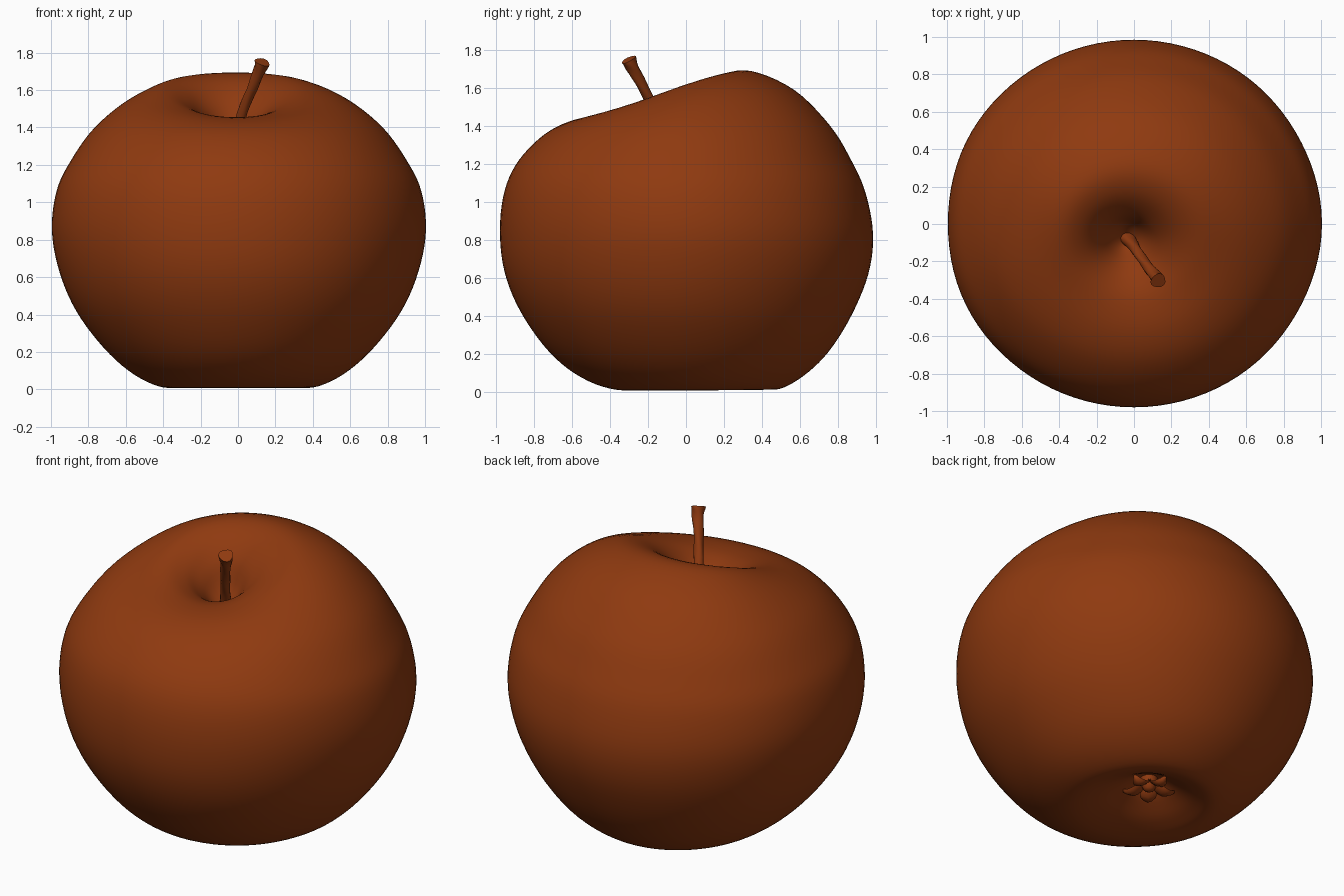
import bpy, bmesh, math
from mathutils import Vector

if "Cube" in bpy.data.objects:
    bpy.data.objects.remove(bpy.data.objects["Cube"])

skin = bpy.data.materials.new("russet_brown")
skin.diffuse_color = (0.275, 0.042, 0.005, 1)
skin.use_nodes = True
skin.node_tree.nodes["Principled BSDF"].inputs["Base Color"].default_value = skin.diffuse_color


def catmull(rows, steps):
    """Smooth interpolation through a list of equal-length tuples."""
    out = []
    n = len(rows)
    for i in range(n - 1):
        p0, p1, p2, p3 = (rows[max(0, min(n - 1, k))] for k in (i - 1, i, i + 1, i + 2))
        for s in range(steps):
            t = s / steps
            out.append(tuple(
                0.5 * (2 * b + (c - a) * t + (2 * a - 5 * b + 4 * c - d) * t * t
                       + (3 * b - a - 3 * c + d) * t ** 3)
                for a, b, c, d in zip(p0, p1, p2, p3)))
    out.append(rows[-1])
    return out


def loft(name, rings, closed=True, caps=False, angle=60):
    """Skin a list of point rings into one smooth object."""
    bm = bmesh.new()
    vs = [[bm.verts.new(p) for p in ring] for ring in rings]
    n = len(vs[0])
    for a, b in zip(vs, vs[1:]):
        for i in range(n if closed else n - 1):
            j = (i + 1) % n
            bm.faces.new((a[i], a[j], b[j], b[i]))
    if caps:
        bm.faces.new(vs[0][::-1])
        bm.faces.new(vs[-1])
    bmesh.ops.remove_doubles(bm, verts=bm.verts, dist=0.0005)
    bmesh.ops.recalc_face_normals(bm, faces=bm.faces)
    me = bpy.data.meshes.new(name)
    bm.to_mesh(me)
    bm.free()
    me.materials.append(skin)
    ob = bpy.data.objects.new(name, me)
    bpy.context.collection.objects.link(ob)
    bpy.ops.object.select_all(action='DESELECT')
    ob.select_set(True)
    bpy.context.view_layer.objects.active = ob
    bpy.ops.object.shade_smooth_by_angle(angle=math.radians(angle))
    return ob


# Fruit body: front y/z, back y/z, side x/z from the base hollow up into the stem hollow
profile = [
    (0.13, 0.15, 0.13, 0.15, 0.00, 0.15),
    (0.05, 0.13, 0.21, 0.13, 0.08, 0.13),
    (-0.03, 0.08, 0.29, 0.08, 0.17, 0.08),
    (-0.17, 0.025, 0.39, 0.03, 0.28, 0.03),
    (-0.36, 0.01, 0.49, 0.015, 0.40, 0.01),
    (-0.55, 0.075, 0.62, 0.085, 0.56, 0.08),
    (-0.72, 0.21, 0.75, 0.21, 0.72, 0.22),
    (-0.87, 0.42, 0.87, 0.40, 0.87, 0.42),
    (-0.955, 0.63, 0.96, 0.62, 0.96, 0.63),
    (-0.98, 0.85, 0.985, 0.83, 1.00, 0.85),
    (-0.955, 1.06, 0.945, 1.05, 0.975, 1.06),
    (-0.88, 1.22, 0.87, 1.22, 0.90, 1.22),
    (-0.74, 1.36, 0.76, 1.40, 0.77, 1.40),
    (-0.58, 1.435, 0.57, 1.59, 0.59, 1.54),
    (-0.41, 1.455, 0.34, 1.69, 0.40, 1.605),
    (-0.29, 1.43, 0.18, 1.66, 0.26, 1.57),
    (-0.21, 1.38, 0.06, 1.54, 0.15, 1.47),
    (-0.13, 1.31, 0.00, 1.38, 0.07, 1.36),
    (-0.07, 1.29, -0.07, 1.29, 0.00, 1.29),
]
SIDES = 96
rings = []
for yf, zf, yb, zb, rx, zs in catmull(profile, 5):
    mean, tilt, fold = (zf + zb + 2 * zs) / 4, (zb - zf) / 2, (zf + zb - 2 * zs) / 4
    yc, ry = (yf + yb) / 2, (yb - yf) / 2
    # the stem hollow sits a little to the left
    xc = -0.04 * max(0, min(1, (0.5 - rx) / 0.4)) if mean > 1 else 0
    ring = []
    for i in range(SIDES):
        a = 2 * math.pi * i / SIDES
        lobe = 1 + 0.005 * math.sin(5 * a) * math.sin(a) ** 2
        ring.append((xc + rx * lobe * math.sin(a), yc + ry * math.cos(a),
                     mean + tilt * math.cos(a) + fold * math.cos(2 * a)))
    rings.append(ring)
loft("apple_body", rings, angle=80)

# Stem: a leaning, slightly knobbly tube that widens at its cut end
path = [
    (-0.05, -0.06, 1.25, 0.045), (0.0, -0.12, 1.40, 0.029), (0.035, -0.175, 1.51, 0.027),
    (0.08, -0.235, 1.62, 0.028), (0.115, -0.28, 1.705, 0.033), (0.13, -0.303, 1.75, 0.041),
]
pts = catmull(path, 4)
rings = []
for k, p in enumerate(pts):
    q0, q1 = pts[max(0, k - 1)], pts[min(len(pts) - 1, k + 1)]
    turn = (Vector(q1[:3]) - Vector(q0[:3])).to_track_quat('Z', 'Y')
    ring = []
    for i in range(14):
        a = 2 * math.pi * i / 14
        r = p[3] * (1 + 0.08 * math.sin(3 * a + 0.9 * k))
        ring.append(Vector(p[:3]) + turn @ Vector((r * math.cos(a), r * math.sin(a), 0)))
    rings.append(ring)
loft("stem", rings, caps=True, angle=45)

# Dried flower remains in the base hollow: five curled sepals and a small core
for s in range(5):
    a = 2 * math.pi * s / 5 + 0.3
    out, side = Vector((math.cos(a), math.sin(a), 0)), Vector((-math.sin(a), math.cos(a), 0))
    rings = []
    for k in range(7):
        t = k / 6
        c = Vector((0, 0.13, 0.14)) + out * (0.03 + 0.12 * t)
        c.z -= 0.08 * math.sin(math.pi * (0.15 + 0.6 * t))
        w = 0.045 * math.sin(math.pi * (0.25 + 0.73 * t)) + 0.002
        rings.append([c + side * w * math.cos(b) + Vector((0, 0, 0.008 * math.sin(b) + 0.012 * math.cos(b) ** 2))
                      for b in (math.pi * m / 4 for m in range(8))])
    loft("sepal_%d" % (s + 1), rings, caps=True)

rings = [[(r * math.cos(math.pi * m / 6), 0.13 + r * math.sin(math.pi * m / 6), z) for m in range(12)]
         for r, z in ((0.05, 0.15), (0.045, 0.10), (0.03, 0.07), (0.012, 0.06))]
loft("flower_core", rings, caps=True)
